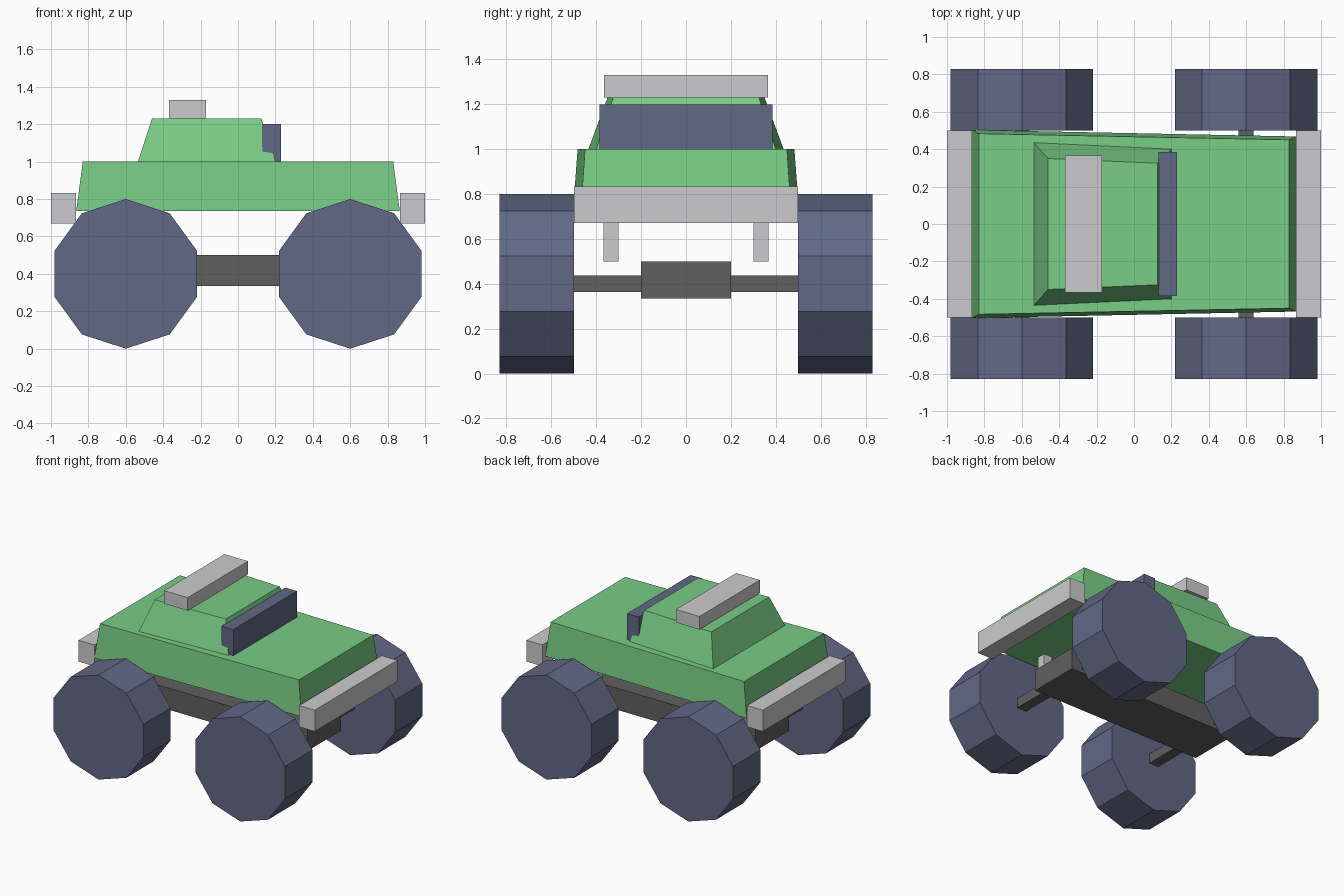
import bpy
import bmesh
from math import pi
from mathutils import Matrix

default = bpy.data.objects.get("Cube")
if default:
    bpy.data.objects.remove(default, do_unlink=True)


def material(name, rgb):
    mat = bpy.data.materials.new(name)
    mat.use_nodes = True
    color = (*rgb, 1.0)
    mat.diffuse_color = color
    mat.node_tree.nodes["Principled BSDF"].inputs["Base Color"].default_value = color
    return mat


green = material("body green", (0.19, 0.61, 0.235))
slate = material("slate blue", (0.12, 0.14, 0.235))
light_grey = material("light grey", (0.6, 0.6, 0.61))
dark_grey = material("dark grey", (0.117, 0.117, 0.117))


def finish(name, bm, mat):
    bmesh.ops.recalc_face_normals(bm, faces=bm.faces[:])
    mesh = bpy.data.meshes.new(name)
    bm.to_mesh(mesh)
    bm.free()
    mesh.materials.append(mat)
    obj = bpy.data.objects.new(name, mesh)
    bpy.context.scene.collection.objects.link(obj)
    return obj


def box(name, mat, xs, ys, zs):
    bm = bmesh.new()
    bmesh.ops.create_cube(bm, size=1)
    for v in bm.verts:
        for i, (low, high) in enumerate((xs, ys, zs)):
            v.co[i] = high if v.co[i] > 0 else low
    return finish(name, bm, mat)


def tapered_hull(name, mat, bottom, top):
    """Each level is (z, rear x, rear half width, front x, front half width)."""
    bm = bmesh.new()
    rings = []
    for z, rear, rear_w, front, front_w in (bottom, top):
        corners = ((rear, -rear_w), (front, -front_w), (front, front_w), (rear, rear_w))
        rings.append([bm.verts.new((x, y, z)) for x, y in corners])
    low, high = rings
    bm.faces.new(low)
    bm.faces.new(high)
    for i in range(4):
        j = (i + 1) % 4
        bm.faces.new((low[i], low[j], high[j], high[i]))
    return finish(name, bm, mat)


def wheel(name, x, y):
    bm = bmesh.new()
    bmesh.ops.create_cone(bm, cap_ends=True, segments=10, radius1=0.4, radius2=0.4, depth=0.33)
    # Put a corner of the ten-sided rim at the very top and bottom
    bmesh.ops.rotate(bm, verts=bm.verts[:], matrix=Matrix.Rotation(pi / 2, 3, 'X'))
    top = max(bm.verts, key=lambda v: v.co.z)
    if abs(top.co.x) > 0.01:
        bmesh.ops.rotate(bm, verts=bm.verts[:], matrix=Matrix.Rotation(pi / 10, 3, 'Y'))
    bmesh.ops.translate(bm, verts=bm.verts[:], vec=(x, y, 0.4))
    return finish(name, bm, slate)


# Body and cabin, both narrowing towards the nose
tapered_hull("body", green, (0.735, -0.865, 0.503, 0.865, 0.468), (1.0, -0.83, 0.483, 0.83, 0.45))
tapered_hull("cabin", green, (1.0, -0.535, 0.435, 0.2, 0.4), (1.23, -0.46, 0.35, 0.125, 0.325))
box("windshield", slate, (0.13, 0.23), (-0.385, 0.385), (1.0, 1.2))
box("roof_bar", light_grey, (-0.37, -0.17), (-0.365, 0.365), (1.23, 1.33))

# Chassis
box("chassis", dark_grey, (-0.73, 0.73), (-0.2, 0.2), (0.335, 0.5))

# Running gear at each end
for end, s in (("front", 1), ("rear", -1)):
    box(end + "_bumper", light_grey, sorted((s * 0.867, s)), (-0.5, 0.5), (0.67, 0.833))
    box(end + "_axle", dark_grey, (s * 0.6 - 0.04, s * 0.6 + 0.04), (-0.5, 0.5), (0.363, 0.438))
    for side, t in (("left", 1), ("right", -1)):
        wheel(f"{end}_{side}_wheel", s * 0.6, t * 0.665)
        box(f"{end}_{side}_strut", light_grey, (s * 0.53 - 0.035, s * 0.53 + 0.035),
            sorted((t * 0.3, t * 0.367)), (0.5, 0.75))
